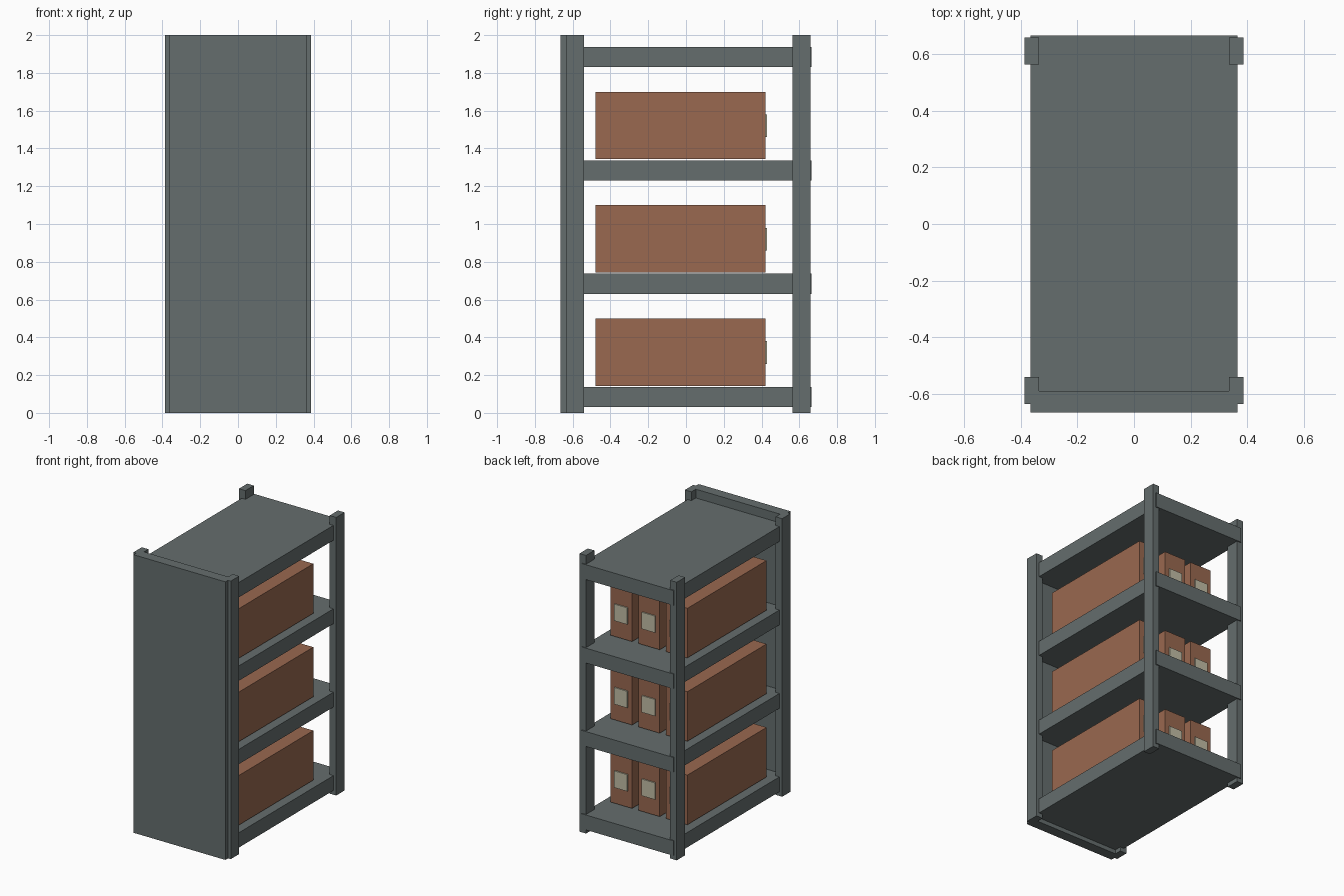
import bpy

if "Cube" in bpy.data.objects:
    bpy.data.objects.remove(bpy.data.objects["Cube"])


def material(name, rgb):
    m = bpy.data.materials.new(name)
    m.diffuse_color = (*rgb, 1)
    m.use_nodes = True
    m.node_tree.nodes["Principled BSDF"].inputs["Base Color"].default_value = m.diffuse_color
    return m


STEEL = material("slate_frame", (0.13, 0.155, 0.155))
CARD = material("brown_card", (0.32, 0.14, 0.08))
PAPER = material("cream_label", (0.54, 0.51, 0.38))


def block(name, x, y, z, mat):
    """Box from (min, max) ranges on each axis."""
    bpy.ops.mesh.primitive_cube_add(
        size=1, location=[(a + b) / 2 for a, b in (x, y, z)])
    ob = bpy.context.object
    ob.name = name
    ob.scale = [b - a for a, b in (x, y, z)]
    bpy.ops.object.transform_apply(location=False, rotation=False, scale=True)
    ob.data.materials.append(mat)
    return ob


# Solid end panel across the front
block("end_panel", (-0.365, 0.365), (-0.665, -0.59), (0, 2), STEEL)

# Four corner posts
for side, s in (("left", -1), ("right", 1)):
    x = sorted((s * 0.335, s * 0.387))
    block(f"{side}_front_post", x, (-0.635, -0.54), (0, 2), STEEL)
    block(f"{side}_back_post", x, (0.563, 0.658), (0, 2), STEEL)

# Four thick shelves, the lower three each carrying a row of boxes
for level in range(4):
    z = 0.03 + 0.6 * level
    block(f"shelf_{level + 1}", (-0.365, 0.365), (-0.63, 0.665),
          (z, z + 0.107), STEEL)
    if level == 3:
        continue
    for col in range(3):
        cx = (col - 1) * 0.22
        tag = f"{level + 1}_{col + 1}"
        block(f"storage_box_{tag}", (cx - 0.085, cx + 0.085),
              (-0.48, 0.42), (z + 0.113, z + 0.47), CARD)
        # Label plate on the back end of the box
        block(f"box_label_{tag}", (cx - 0.052, cx + 0.052),
              (0.419, 0.429), (z + 0.23, z + 0.35), PAPER)
